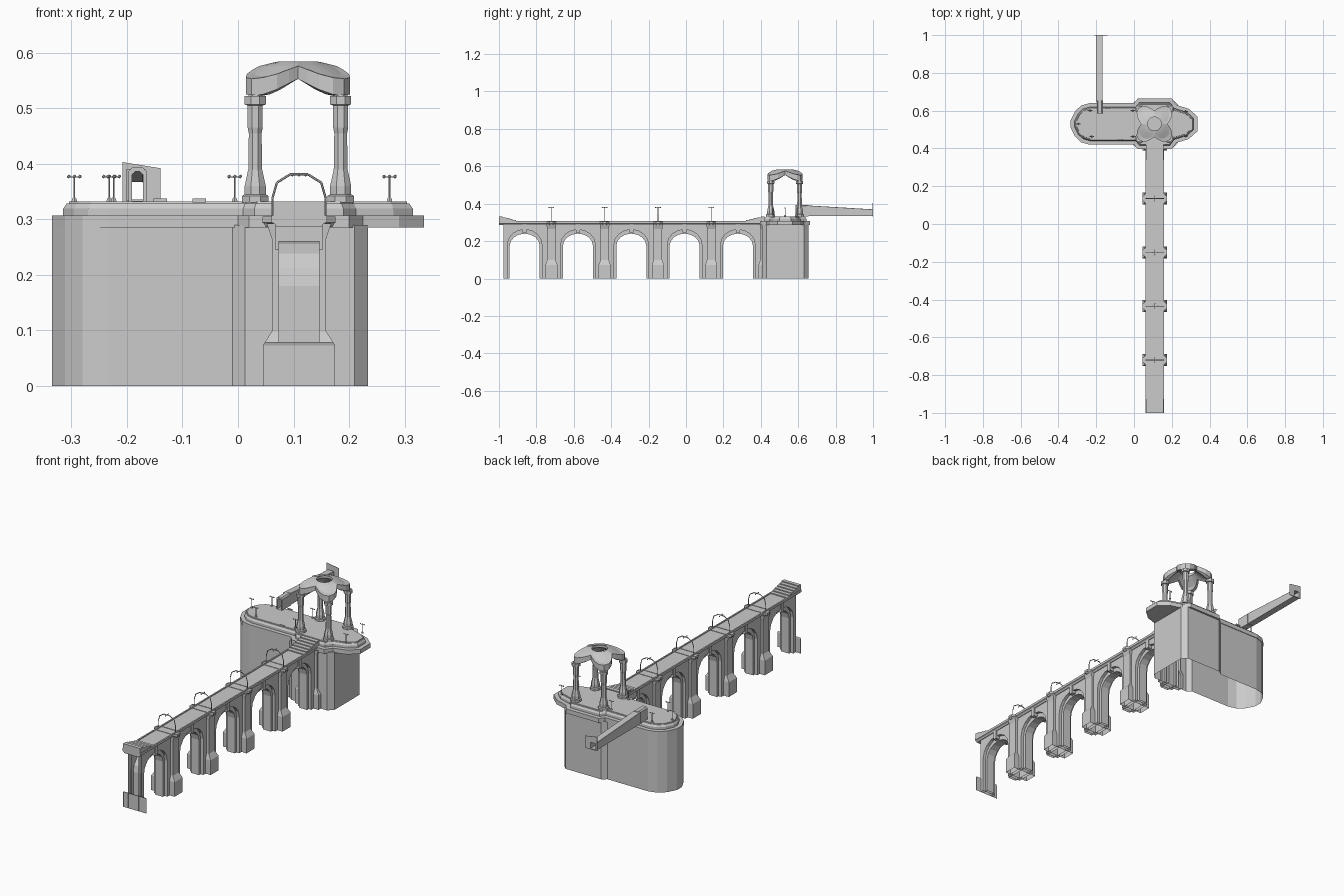
import bpy, bmesh, math
from mathutils import Vector

if "Cube" in bpy.data.objects:
    bpy.data.objects.remove(bpy.data.objects["Cube"])

CX, CY = 0.11, 0.53          # bridge axis, platform axis
PIERS = [-1.005 + 0.285 * i for i in range(6)]


def finish(bm, name):
    bmesh.ops.recalc_face_normals(bm, faces=bm.faces[:])
    me = bpy.data.meshes.new(name)
    bm.to_mesh(me)
    bm.free()
    ob = bpy.data.objects.new(name, me)
    bpy.context.collection.objects.link(ob)
    return ob


def loft(bm, rings, bottom=True, top=True, closed=False):
    """Skin a stack of closed 3D rings with equal point counts."""
    vs = [[bm.verts.new(p) for p in r] for r in rings]
    pairs = list(zip(vs, vs[1:])) + ([(vs[-1], vs[0])] if closed else [])
    n = len(vs[0])
    for a, b in pairs:
        for i in range(n):
            j = (i + 1) % n
            bm.faces.new((a[i], a[j], b[j], b[i]))
    if not closed:
        if bottom:
            bm.faces.new(vs[0][::-1])
        if top:
            bm.faces.new(vs[-1])


def flat(pts, z, cx=0, cy=0):
    return [(cx + x, cy + y, z) for x, y in pts]


def ngon(r, n=8):
    r /= math.cos(math.pi / n)
    return [(r * math.cos((i + .5) * 2 * math.pi / n), r * math.sin((i + .5) * 2 * math.pi / n)) for i in range(n)]


def rect(x, y):
    return [(-x, -y), (x, -y), (x, y), (-x, y)]


def box(bm, x0, x1, y0, y1, z0, z1):
    r = [(x0, y0), (x1, y0), (x1, y1), (x0, y1)]
    loft(bm, [flat(r, z0), flat(r, z1)])


def inset(pts, d):
    out, n = [], len(pts)
    for i in range(n):
        p, a, b = (Vector(pts[k % n]) for k in (i, i - 1, i + 1))
        u, v = (p - a).normalized(), (b - p).normalized()
        n1, n2 = Vector((-u.y, u.x)), Vector((-v.y, v.x))
        m = (n1 + n2).normalized()
        out.append(tuple(p + m * d / m.dot(n1)))
    return out


def both_sides(half):
    return half + [(x, 2 * CY - y) for x, y in reversed(half)]


def tube(bm, pts, r, n=6):
    for a, b in zip(pts, pts[1:]):
        a, b = Vector(a), Vector(b)
        q = (b - a).to_track_quat('Z', 'Y')
        c = [q @ Vector((x, y, 0)) for x, y in ngon(r, n)]
        loft(bm, [[a + v for v in c], [b + v for v in c]])


def bulb(bm, x, y, z, r=.0035):
    ret = bmesh.ops.create_icosphere(bm, subdivisions=1, radius=r)
    bmesh.ops.translate(bm, verts=ret['verts'], vec=(x, y, z))


# island base, open underneath
body = both_sides([(.234, .63), (.21, .654), (.013, .654), (-.01, .637), (-.235, .637),
                   (-.28, .625), (-.312, .595), (-.335, .55)])
bm = bmesh.new()
loft(bm, [flat(body, 0), flat(body, .29)], bottom=False)
finish(bm, "island_base")

# platform slab with stepped, bevelled rim
rim = both_sides([(.335, .57), (.29, .61), (.225, .63), (.2, .664), (.02, .664), (0, .64),
                  (-.235, .64), (-.28, .627), (-.312, .597), (-.335, .55)])
bm = bmesh.new()
loft(bm, [flat(inset(rim, d), z) for d, z in
          [(0, .285), (0, .307), (.02, .307), (.02, .319), (.026, .328), (.03, .328), (.031, .332)]])
finish(bm, "platform")


# bridge arcade: each pier with its two half arches, in two layers of depth
def arcade(bm, yc, hw, hx, spring, apex):
    bay, rise = .1425, apex - spring
    arch = [(bay - (bay - hw) * math.cos(t), spring + rise * math.sin(t))
            for t in (i * math.pi / 2 / 4 for i in range(5))]
    right = [(hw, 0)] + arch + [(bay, .292)]
    prof = right + [(-y, z) for y, z in reversed(right)]
    loft(bm, [[(CX + s * hx, yc + y, z) for y, z in prof] for s in (-1, 1)])


bm = bmesh.new()
for yc in PIERS:
    arcade(bm, yc, .0625, .022, .176, .24)
    arcade(bm, yc, .05, .037, .18, .262)
    # arch keystone and corbels below the deck
    if yc < .3:
        box(bm, CX - .042, CX + .042, yc + .132, yc + .153, .245, .292)
    # buttress with flared plinth
    loft(bm, [flat(rect(x, y), z, CX, yc) for x, y, z in
              [(.065, .032, 0), (.065, .032, .073), (.049, .023, .098), (.049, .023, .265), (.058, .026, .292)]])
bmesh.ops.delete(bm, geom=[f for f in bm.faces if all(v.co.z < 1e-4 for v in f.verts)], context='FACES_ONLY')
for y, n in ((-.975, -1), (.42, 1)):
    bmesh.ops.bisect_plane(bm, geom=bm.verts[:] + bm.edges[:] + bm.faces[:],
                           plane_co=(0, y, 0), plane_no=(0, n, 0), clear_outer=True)
finish(bm, "bridge_arches")

# deck with raised edges
half = [(.04, .286), (.044, .292), (.05, .295), (.05, .307), (.043, .307), (.043, .303)]
prof = half + [(-x, z) for x, z in reversed(half)]
bm = bmesh.new()
loft(bm, [[(CX + x, y, z) for x, z in prof] for y in (-1, .42)])
finish(bm, "bridge_deck")

# stairs at both ends of the bridge
bm = bmesh.new()
for y0, y1 in ((.30, .42), (-.89, -1.0)):
    n = 6
    prof = [(y0, .30)]
    for i in range(n):
        z = .303 + (i + 1) * .029 / n
        prof += [(y0 + (y1 - y0) * i / n, z), (y0 + (y1 - y0) * (i + 1) / n, z)]
    prof.append((y1, .30))
    loft(bm, [[(CX + s * .047, y, z) for y, z in prof] for s in (-1, 1)])
finish(bm, "bridge_stairs")

# balconies and lamp hoops over each free pier
bal, hoops = bmesh.new(), bmesh.new()
plan = [(.066, -.01), (.066, .01), (.05, .024), (-.05, .024), (-.066, .01), (-.066, -.01), (-.05, -.024), (.05, -.024)]
for yc in PIERS[1:5]:
    loft(bal, [flat(inset(plan, d), z, CX, yc) for d, z in
               [(.006, .286), (.003, .292), (0, .294), (0, .305), (.004, .305), (.004, .303)]])
    half = [(.048, .303), (.048, .338), (.04, .366), (.016, .381)]
    arc = half + [(-x, z) for x, z in reversed(half)]
    tube(hoops, [(CX + x, yc, z) for x, z in arc], .0018)
    tube(hoops, [(CX - .013, yc, .38), (CX + .013, yc, .38)], .001)
    tube(hoops, [(CX, yc - .014, .382), (CX, yc + .014, .382)], .001)
    for dx, dy in ((-.012, 0), (0, 0), (.012, 0), (0, .013), (0, -.013)):
        bulb(hoops, CX + dx, yc + dy, .38, .003)
finish(bal, "pier_balconies")
finish(hoops, "lamp_hoops")

# platform lamp posts with three-bulb crossbars
bm = bmesh.new()
for x, y in ((-.295, .53), (-.232, .6), (-.224, .463), (-.006, .6), (-.006, .463), (.273, .595), (.273, .465)):
    loft(bm, [flat(ngon(r, 6), z, x, y) for r, z in [(.005, .332), (.004, .337), (.0015, .34), (.0015, .378)]])
    tube(bm, [(x - .01, y, .376), (x + .01, y, .376)], .001)
    for dx in (-.01, 0, .01):
        bulb(bm, x + dx, y, .377)
finish(bm, "lamp_posts")

# low benches along the rim
bm = bmesh.new()
for x, y in ((-.14, .612), (-.07, .449)):
    box(bm, x - .012, x + .012, y - .003, y + .003, .33, .337)
finish(bm, "benches")

# pavilion columns
PX = .108
bm = bmesh.new()
for sx in (-1, 1):
    for sy in (-1, 1):
        loft(bm, [flat(ngon(r), z, PX + sx * .077, CY + sy * .077) for r, z in
                  [(.024, .33), (.024, .342), (.019, .345), (.019, .36), (.0125, .39), (.0115, .455),
                   (.0135, .465), (.0135, .505), (.019, .507), (.019, .522), (.012, .522), (.012, .525)]])
finish(bm, "pavilion_columns")

# pavilion dome: oculus ring flowing into four corner legs and side arches
bm = bmesh.new()
# each row: radius mid-side, radius at corner, height mid-side, height at corner
rows = [(.036, .036, .584, .584), (.046, .06, .582, .575), (.062, .096, .578, .557), (.07, .118, .576, .553),
        (.07, .118, .553, .522), (.06, .094, .553, .522), (.052, .085, .558, .535), (.036, .036, .572, .572)]
N = 32
rings = []
for r0, r1, z0, z1 in rows:
    ring = []
    for i in range(N):
        t = 2 * math.pi * i / N
        w = abs(math.sin(2 * t)) ** 1.4
        r, z = r0 + (r1 - r0) * w, z0 + (z1 - z0) * w
        ring.append((PX + r * math.cos(t), CY + r * math.sin(t), z))
    rings.append(ring)
loft(bm, rings, closed=True)
finish(bm, "pavilion_dome")


# gangway: portal frame, tapering hollow tunnel and end panel
def frame(x0, x1, z0, z1, y, c=.006):
    return [(x0, y, z0), (x1, y, z0), (x1, y, z1 - c), (x1 - c, y, z1), (x0 + c, y, z1), (x0, y, z1 - c)]


bm = bmesh.new()
loft(bm, [frame(-.197, -.165, .331, .393, .585), frame(-.197, -.165, .331, .393, .655),
          frame(-.191, -.171, .333, .386, .655), frame(-.191, -.171, .333, .386, .585)], closed=True)
finish(bm, "gangway_portal")
bm = bmesh.new()
loft(bm, [frame(-.201, -.167, .333, .391, .645, .001), frame(-.201, -.167, .333, .37, .998, .001),
          frame(-.197, -.171, .336, .367, .998, .001), frame(-.197, -.171, .336, .388, .645, .001)], closed=True)
finish(bm, "gangway_tunnel")
bm = bmesh.new()
outer = [(-.208, .332), (-.14, .332), (-.14, .392), (-.208, .403)]
inner = [(-.197, .336), (-.171, .336), (-.171, .367), (-.197, .367)]
loft(bm, [[(x, y, z) for x, z in p] for p, y in ((outer, .998), (outer, 1), (inner, 1), (inner, .998))], closed=True)
finish(bm, "gangway_end_panel")
